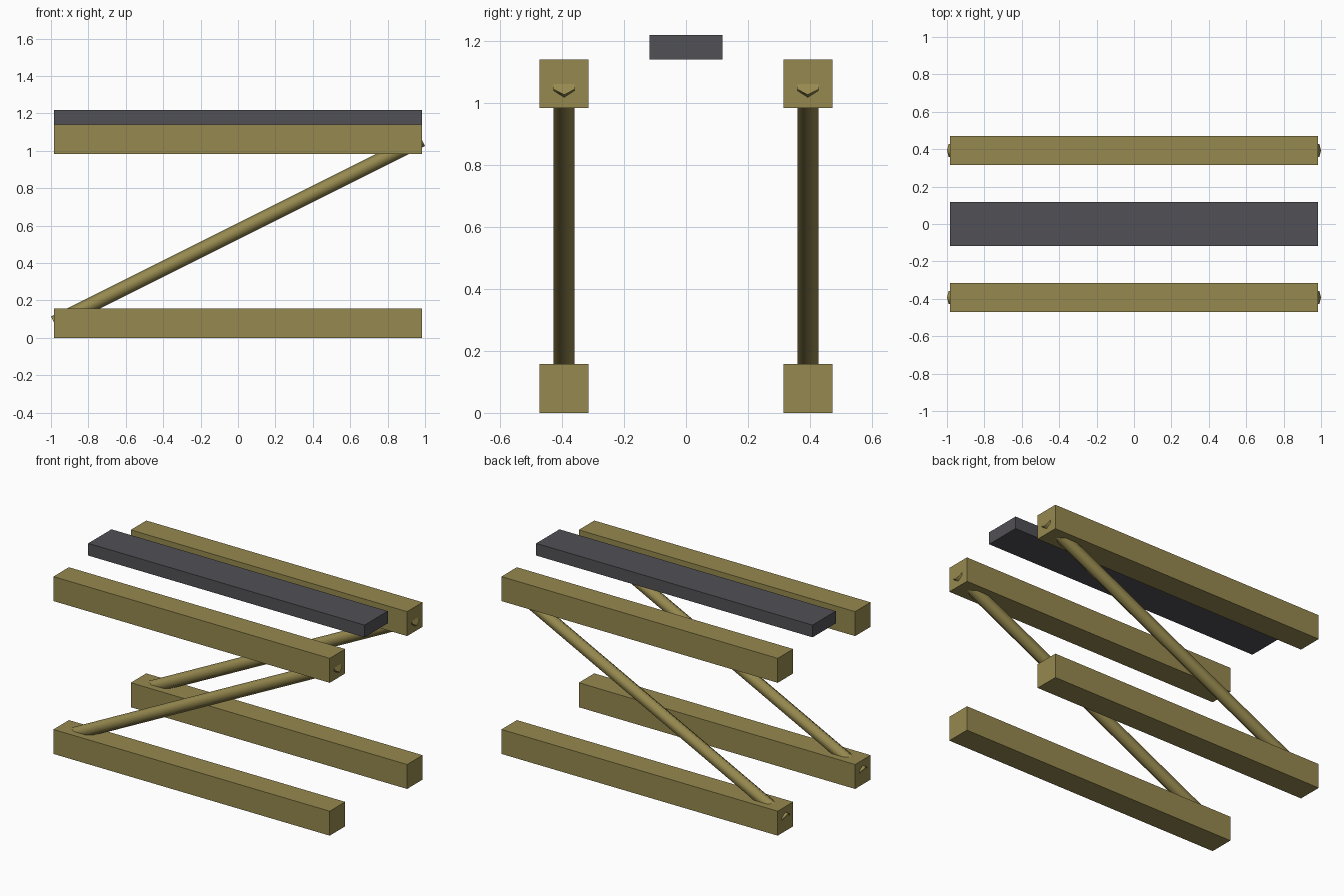
import bpy, math
from mathutils import Vector

if "Cube" in bpy.data.objects:
    bpy.data.objects.remove(bpy.data.objects["Cube"])

U = 0.0786  # one design unit


def material(name, rgb):
    m = bpy.data.materials.new(name)
    m.diffuse_color = (*rgb, 1)
    m.use_nodes = True
    m.node_tree.nodes["Principled BSDF"].inputs["Base Color"].default_value = m.diffuse_color
    return m


wood = material("olive_wood", (0.305, 0.25, 0.078))
grey = material("dark_grey", (0.083, 0.08, 0.09))


def box(name, size, center, mat):
    bpy.ops.mesh.primitive_cube_add(size=1, location=Vector(center) * U)
    ob = bpy.context.object
    ob.name = name
    ob.scale = Vector(size) * U
    bpy.ops.object.transform_apply(location=False, rotation=False, scale=True)
    ob.data.materials.append(mat)


def brace(name, start, end, radius, mat):
    a, b = Vector(start) * U, Vector(end) * U
    d = b - a
    # six-sided rod with one corner line straight below its axis
    bpy.ops.mesh.primitive_cylinder_add(vertices=6, radius=radius * U, depth=d.length)
    ob = bpy.context.object
    ob.name = name
    ob.data.materials.append(mat)
    ob.rotation_euler = (0, math.atan2(d.x, d.z), 0)
    # put a corner in the plane of the slope
    if max(v.co.x for v in ob.data.vertices) < radius * U * 0.95:
        for v in ob.data.vertices:
            v.co.x, v.co.y = v.co.y, -v.co.x
    ob.location = (a + b) / 2
    bpy.ops.object.shade_smooth_by_angle(angle=math.radians(65))


# Two side frames: lower rail, upper rail and diagonal brace
for side, y in (("front", -5), ("back", 5)):
    box(side + "_lower_rail", (25, 2, 2), (0, y, 1), wood)
    box(side + "_upper_rail", (25, 2, 2), (0, y, 13.5), wood)
    brace(side + "_brace", (-12.5, y, 1), (12.5, y, 13.5), 0.5, wood)

# Middle plank resting at the height of the rail tops
box("top_plank", (25, 3, 1), (0, 0, 15), grey)
